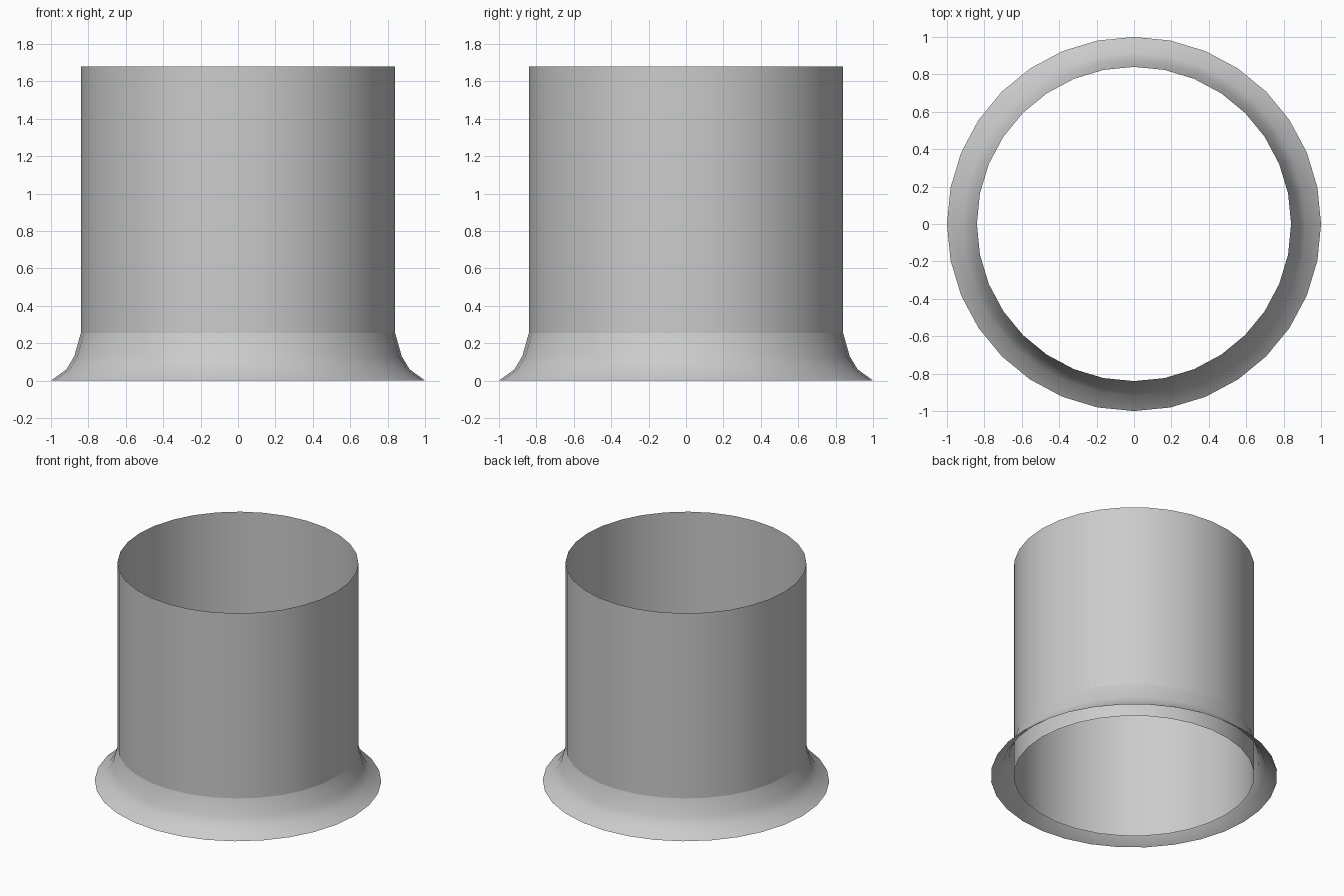
import bpy, bmesh
from math import cos, sin, pi, radians

if "Cube" in bpy.data.objects:
    bpy.data.objects.remove(bpy.data.objects["Cube"])

SIDES = 32


def lathe(name, profile):
    """Open surface of revolution about z from (radius, height) points."""
    bm = bmesh.new()
    rings = [[bm.verts.new((r * cos(2 * pi * i / SIDES), r * sin(2 * pi * i / SIDES), z))
              for i in range(SIDES)] for r, z in profile]
    for low, high in zip(rings, rings[1:]):
        for i in range(SIDES):
            j = (i + 1) % SIDES
            bm.faces.new((low[i], low[j], high[j], high[i]))
    mesh = bpy.data.meshes.new(name)
    bm.to_mesh(mesh)
    bm.free()
    obj = bpy.data.objects.new(name, mesh)
    bpy.context.collection.objects.link(obj)
    bpy.ops.object.select_all(action='DESELECT')
    obj.select_set(True)
    bpy.context.view_layer.objects.active = obj
    bpy.ops.object.shade_smooth_by_angle(angle=radians(40))
    return obj


# Thin open tube running all the way down to the ground
lathe("tube_wall", [(0.84, 0), (0.84, 1.68)])

# Flared skirt around the foot, open underneath
lathe("flared_skirt", [(1.0, 0), (0.917, 0.06), (0.875, 0.13), (0.84, 0.255)])
